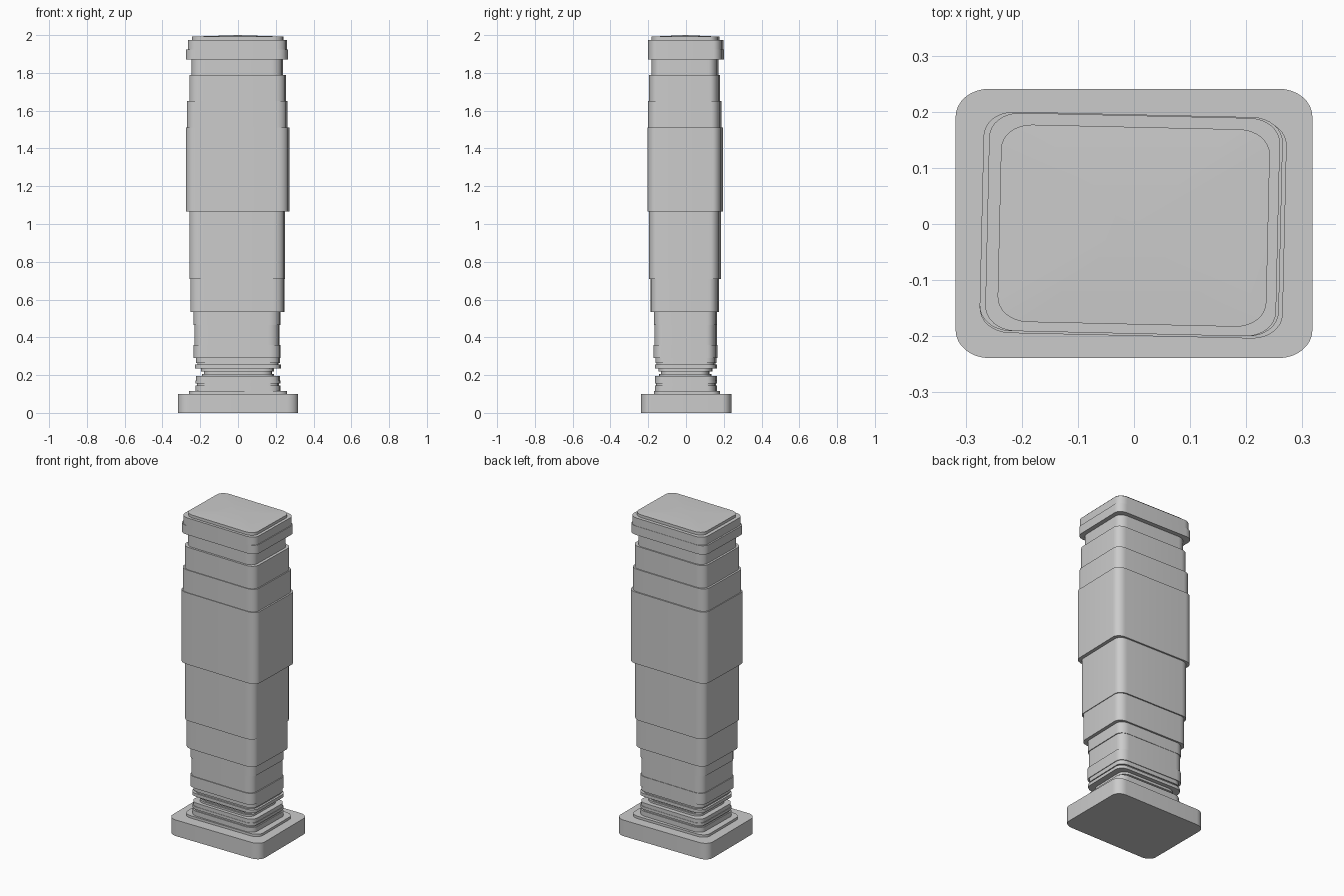
import bpy, bmesh, math

if "Cube" in bpy.data.objects:
    bpy.data.objects.remove(bpy.data.objects["Cube"])

stone = bpy.data.materials.new("grey_stone")
stone.diffuse_color = (0.6, 0.6, 0.6, 1)
stone.use_nodes = True
stone.node_tree.nodes["Principled BSDF"].inputs["Base Color"].default_value = stone.diffuse_color


def outline(x0, x1, y0, y1, rx, ry, turn, steps=8):
    """Rounded rectangle, turned slightly, then fitted to the given bounds."""
    hx, hy = (x1 - x0) / 2, (y1 - y0) / 2
    pts = []
    for q, (sx, sy) in enumerate(((1, 1), (-1, 1), (-1, -1), (1, -1))):
        for i in range(steps + 1):
            a = math.radians(90 * (q + i / steps))
            x = sx * (hx - rx) + rx * math.cos(a)
            y = sy * (hy - ry) + ry * math.sin(a)
            c, s = math.cos(turn), math.sin(turn)
            pts.append((x * c - y * s, x * s + y * c))
    mx = max(p[0] for p in pts)
    my = max(p[1] for p in pts)
    cx, cy = (x0 + x1) / 2, (y0 + y1) / 2
    return [(cx + x * hx / mx, cy + y * hy / my) for x, y in pts]


def tier(name, z0, z1, x0, x1, y0, y1, rx=0.055, ry=0.045, turn=-1.3, dome=0.0):
    """Closed prism; a dome value raises the centre of the top above its rim."""
    pts = outline(x0, x1, y0, y1, rx, ry, math.radians(turn))
    bm = bmesh.new()
    low = [bm.verts.new((x, y, z0)) for x, y in pts]
    high = [bm.verts.new((x, y, z1 - dome)) for x, y in pts]
    n = len(pts)
    bm.faces.new(low[::-1])
    for i in range(n):
        j = (i + 1) % n
        bm.faces.new((low[i], low[j], high[j], high[i]))
    if dome:
        apex = bm.verts.new(((x0 + x1) / 2, (y0 + y1) / 2, z1))
        for i in range(n):
            bm.faces.new((high[i], high[(i + 1) % n], apex))
    else:
        bm.faces.new(high)
    mesh = bpy.data.meshes.new(name)
    bm.to_mesh(mesh)
    bm.free()
    mesh.materials.append(stone)
    ob = bpy.data.objects.new(name, mesh)
    bpy.context.collection.objects.link(ob)
    bpy.ops.object.select_all(action="DESELECT")
    ob.select_set(True)
    bpy.context.view_layer.objects.active = ob
    bpy.ops.object.shade_smooth_by_angle(angle=math.radians(30))


# Foot slab
tier("base_slab", 0, 0.10, -0.318, 0.318, -0.239, 0.241, rx=0.06, ry=0.05, turn=0)
tier("base_step", 0.10, 0.115, -0.26, 0.26, -0.17, 0.18, turn=0)

# Banded plinth and narrow neck
tier("plinth_lower", 0.115, 0.145, -0.225, 0.225, -0.165, 0.165)
tier("plinth_groove", 0.145, 0.155, -0.217, 0.218, -0.158, 0.158)
tier("plinth_band", 0.155, 0.172, -0.225, 0.225, -0.165, 0.165)
tier("plinth_cap", 0.172, 0.195, -0.222, 0.222, -0.163, 0.163)
tier("neck_lower", 0.195, 0.207, -0.19, 0.19, -0.142, 0.135)
tier("neck_groove", 0.207, 0.22, -0.18, 0.18, -0.132, 0.125)
tier("neck_upper", 0.22, 0.235, -0.195, 0.19, -0.145, 0.14)

# Lower shaft bands
tier("collar_band", 0.235, 0.255, -0.228, 0.228, -0.165, 0.165)
tier("collar_groove", 0.255, 0.265, -0.215, 0.215, -0.155, 0.155)
tier("collar_top", 0.265, 0.29, -0.222, 0.222, -0.162, 0.162)
tier("shaft_band_1", 0.29, 0.36, -0.235, 0.226, -0.173, 0.166)
tier("shaft_band_2", 0.36, 0.465, -0.23, 0.22, -0.168, 0.163)
tier("shaft_band_3", 0.465, 0.535, -0.235, 0.225, -0.17, 0.165)

# Swelling main shaft
tier("shaft_lower", 0.535, 0.71, -0.252, 0.246, -0.187, 0.176)
tier("shaft_middle", 0.71, 1.065, -0.258, 0.25, -0.195, 0.184)
tier("shaft_widest", 1.065, 1.51, -0.275, 0.272, -0.204, 0.195)
tier("shaft_upper", 1.51, 1.65, -0.27, 0.262, -0.2, 0.187)
tier("shaft_shoulder", 1.65, 1.79, -0.258, 0.255, -0.195, 0.18)
tier("shaft_neck", 1.79, 1.87, -0.245, 0.237, -0.182, 0.172)

# Capital
tier("capital_band", 1.87, 1.925, -0.275, 0.265, -0.2, 0.2)
tier("capital_upper", 1.925, 1.975, -0.265, 0.26, -0.2, 0.198)
tier("capital_top", 1.975, 2.0, -0.243, 0.242, -0.183, 0.177, dome=0.008)
